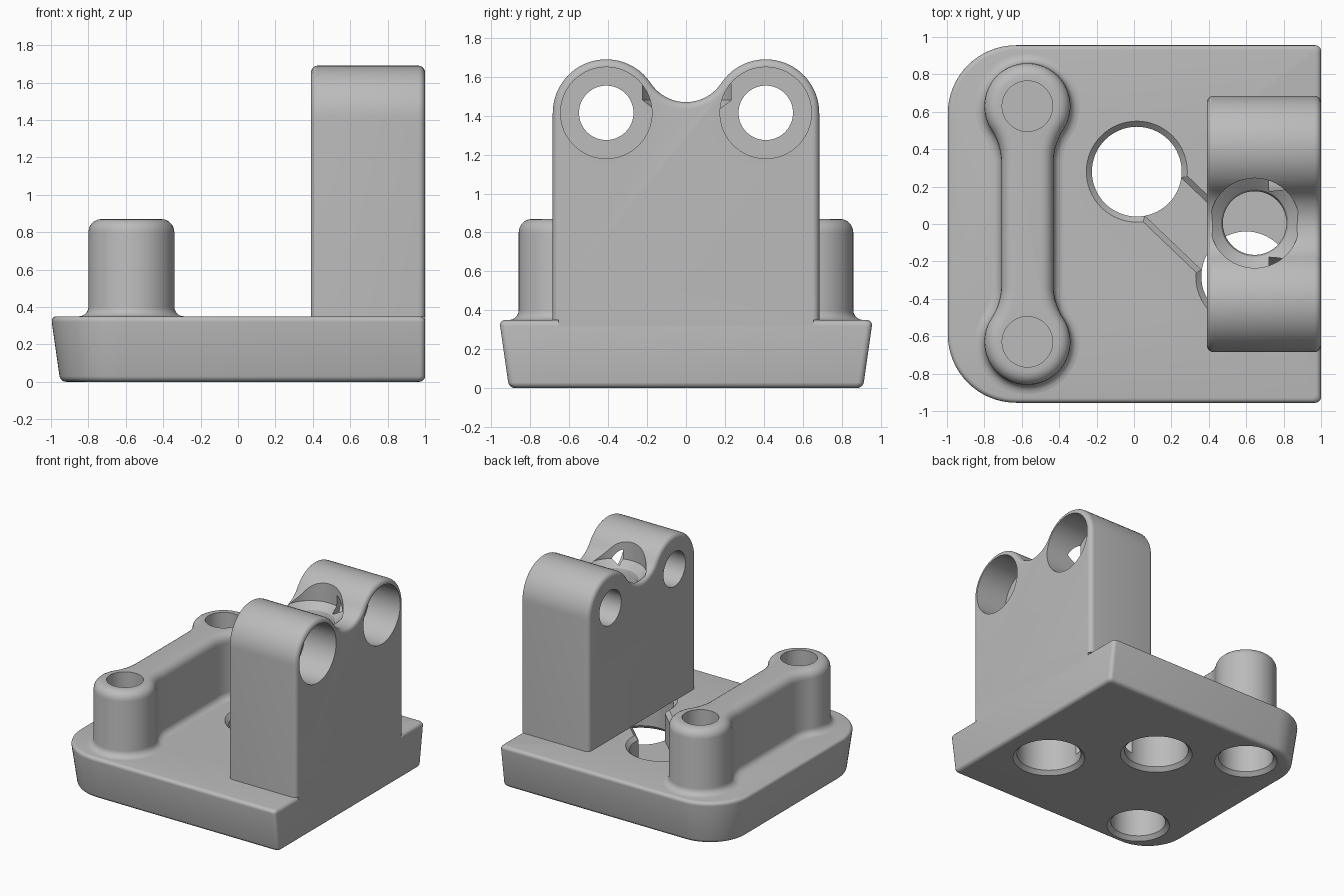
import bpy, bmesh, math

cube = bpy.data.objects.get("Cube")
if cube:
    bpy.data.objects.remove(cube, do_unlink=True)

grey = bpy.data.materials.new("plain_grey")
grey.use_nodes = True
COLOUR = (0.5, 0.5, 0.5, 1)
grey.diffuse_color = COLOUR
grey.node_tree.nodes["Principled BSDF"].inputs["Base Color"].default_value = COLOUR

TOP = 0.35      # top of the base plate
FLOOR = 0.10    # floor of the slot in the plate


def arc(cx, cy, r, a0, a1, n=10):
    angles = [math.radians(a0 + (a1 - a0) * i / n) for i in range(n + 1)]
    return [(cx + r * math.cos(a), cy + r * math.sin(a)) for a in angles]


def rounding(r, n=5):
    """(depth, inset) pairs of a quarter-round edge, starting at the face."""
    angles = [math.pi / 2 * i / n for i in range(n + 1)]
    return [(r * (1 - math.cos(a)), r * (1 - math.sin(a))) for a in angles]


def loft(name, sections, axis="z"):
    """Join (position, outline) sections along an axis and cap the ends."""
    bm = bmesh.new()
    rings = []
    for t, outline in sections:
        rings.append([bm.verts.new((a, b, t) if axis == "z" else (t, a, b))
                      for a, b in outline])
    for low, high in zip(rings, rings[1:]):
        for i in range(len(low)):
            j = (i + 1) % len(low)
            bm.faces.new((low[i], low[j], high[j], high[i]))
    bm.faces.new(rings[0])
    bm.faces.new(rings[-1])
    bmesh.ops.recalc_face_normals(bm, faces=bm.faces)
    mesh = bpy.data.meshes.new(name)
    bm.to_mesh(mesh)
    bm.free()
    mesh.materials.append(grey)
    obj = bpy.data.objects.new(name, mesh)
    bpy.context.collection.objects.link(obj)
    return obj


def bore(a, b, steps, axis="z"):
    """Round cutter from (position, radius) steps."""
    return loft("cutter", [(t, arc(a, b, r, 0, 360, 64)[:-1]) for t, r in steps], axis)


def combine(target, tool, operation="DIFFERENCE"):
    mod = target.modifiers.new("cut", "BOOLEAN")
    mod.operation, mod.solver, mod.object = operation, "EXACT", tool
    bpy.context.view_layer.objects.active = target
    bpy.ops.object.modifier_apply(modifier=mod.name)
    bpy.data.objects.remove(tool, do_unlink=True)


# Base plate: tapered on three sides, two large rounded corners
def plate_outline(side, end):
    r, big = 0.03, 0.37
    x, y = 1 - end - r, 0.96 - side - r
    half = arc(x, y, r, 0, 90, 4) + arc(big - 1, 0.96 - big, big - side, 90, 180, 16)
    return half + [(a, -b) for a, b in reversed(half)]


def plate_section(z, inset):
    return z, plate_outline(0.05 * (1 - z / TOP) + inset, inset)


edge = rounding(0.03)
base = loft("base_plate", [plate_section(d, i) for d, i in edge]
            + [plate_section(TOP - d, i) for d, i in reversed(edge)])

# Two chamfered through holes joined by a diagonal slot
HOLES = [(0.015, 0.28), (0.60, -0.28)]
for hx, hy in HOLES:
    combine(base, bore(hx, hy, [(-0.03, 0.30), (0.03, 0.24), (0.32, 0.24), (0.38, 0.30)]))

(ax, ay), (bx, by) = HOLES
length = math.hypot(bx - ax, by - ay)
nx, ny = (ay - by) / length, (bx - ax) / length


def slot_outline(w):
    return [(ax + nx * w, ay + ny * w), (ax - nx * w, ay - ny * w),
            (bx - nx * w, by - ny * w), (bx + nx * w, by + ny * w)]


combine(base, loft("cutter", [(z, slot_outline(w)) for z, w in
                              [(FLOOR, 0.14), (0.32, 0.14), (0.38, 0.20)]]))

# Bottom of the upright bore and screw recesses under the posts
SHAFT = (0.645, 0.005)
POST_X, POST_Y = -0.57, 0.63
combine(base, bore(*SHAFT, [(FLOOR + 0.004, 0.17), (0.5, 0.17)]))
for s in (-1, 1):
    combine(base, bore(POST_X, s * POST_Y, [(-0.03, 0.265), (0.03, 0.205), (0.30, 0.205)]))


# Twin posts joined by a narrow web, with rounded rim and filleted foot
def posts_outline(o):
    hw, r, neck_y, neck_r = 0.14, 0.23, 0.33, 0.315
    nx0 = hw + neck_r
    a = math.degrees(math.atan2(POST_Y - neck_y, nx0))
    quarter = arc(nx0, neck_y, neck_r - o, 180, 180 - a)[:-1] + arc(0, POST_Y, r + o, -a, 90, 24)
    half = quarter + [(-x, y) for x, y in reversed(quarter[:-1])]
    full = half + [(-x, -y) for x, y in half]
    return [(x + POST_X, y) for x, y in full]


foot = rounding(0.05)
posts = loft("twin_posts", [(TOP - 0.02, posts_outline(0.05))]
             + [(TOP + d, posts_outline(i)) for d, i in foot]
             + [(0.87 - d, posts_outline(-i)) for d, i in reversed(rounding(0.07))])
for s in (-1, 1):
    combine(posts, bore(POST_X, s * POST_Y, [(0.36, 0.135), (1, 0.135)]))

# Upright block with two humps and a valley between them
HUMP_Y, HUMP_Z, HUMP_R = 0.41, 1.415, 0.275
VALLEY_R = 0.217
VALLEY_Z = 1.47 + VALLEY_R


def upright_outline(o):
    a = math.degrees(math.atan2(VALLEY_Z - HUMP_Z, HUMP_Y))
    half = (arc(0, VALLEY_Z, VALLEY_R + o, -90, -a)[:-1]
            + arc(HUMP_Y, HUMP_Z, HUMP_R - o, 180 - a, 0, 24)
            + [(HUMP_Y + HUMP_R - o, TOP)])
    return half + [(-y, z) for y, z in reversed(half[1:])]


rim = rounding(0.035)
upright = loft("upright_block", [(0.39 + d, upright_outline(i)) for d, i in rim]
               + [(1 - d, upright_outline(i)) for d, i in reversed(rim)], "x")

# Flush foot where the upright meets the end of the plate
w = 0.655
combine(upright, loft("cutter", [(x, [(-w, 0.2), (w, 0.2), (w, 0.5), (-w, 0.5)])
                                 for x in (0.9, 1.0)], "x"), "UNION")

# Vertical bore with flared mouth, then counterbored cross holes
combine(upright, bore(*SHAFT, [(0.3, 0.17), (1.40, 0.17), (1.43, 0.18),
                               (1.46, 0.215), (1.48, 0.24), (1.8, 0.24)]))
for s in (-1, 1):
    combine(upright, bore(s * HUMP_Y, HUMP_Z, [(0.3, 0.14), (0.72, 0.14),
                                               (0.721, 0.235), (1.1, 0.235)], "x"))

# Smooth shading with crisp edges
bpy.ops.object.select_all(action="DESELECT")
for obj in (base, posts, upright):
    obj.select_set(True)
bpy.context.view_layer.objects.active = base
bpy.ops.object.shade_smooth_by_angle(angle=math.radians(30))
